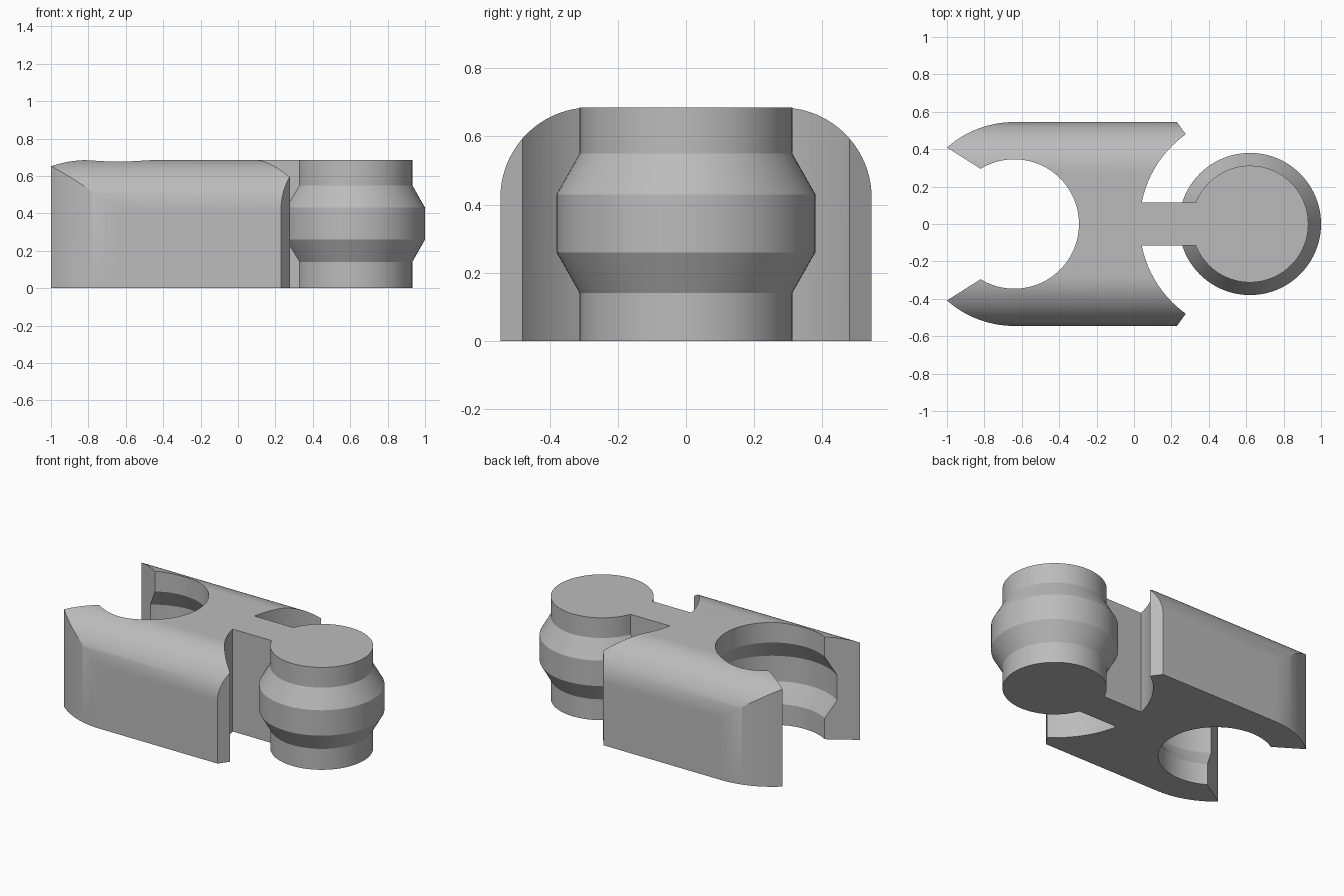
import bpy, bmesh
from math import sin, cos, pi, radians
from mathutils import Matrix

if "Cube" in bpy.data.objects:
    bpy.data.objects.remove(bpy.data.objects["Cube"])

HEIGHT, HALF_W = 0.685, 0.545
SOCKET_X, BALL_X = -0.64, 0.62
SEGMENTS = 96

grey = bpy.data.materials.new("plain grey")
grey.use_nodes = True
grey.diffuse_color = (0.5, 0.5, 0.5, 1)
grey.node_tree.nodes["Principled BSDF"].inputs["Base Color"].default_value = (0.5, 0.5, 0.5, 1)


def make_object(name, bm):
    bmesh.ops.recalc_face_normals(bm, faces=bm.faces)
    mesh = bpy.data.meshes.new(name)
    bm.to_mesh(mesh)
    bm.free()
    mesh.materials.append(grey)
    obj = bpy.data.objects.new(name, mesh)
    bpy.context.collection.objects.link(obj)
    return obj


def loft(name, rings):
    """Closed solid through rings of equal point count, capped at both ends."""
    bm = bmesh.new()
    loops = [[bm.verts.new(p) for p in ring] for ring in rings]
    for a, b in zip(loops, loops[1:]):
        for i in range(len(a)):
            j = (i + 1) % len(a)
            bm.faces.new((a[i], a[j], b[j], b[i]))
    bm.faces.new(loops[0])
    bm.faces.new(loops[-1])
    return make_object(name, bm)


def prism(name, outline, z0, z1):
    return loft(name, [[(x, y, z) for x, y in outline] for z in (z0, z1)])


def arc(cx, cy, r, start, end, steps):
    angles = [radians(start + (end - start) * i / steps) for i in range(steps + 1)]
    return [(cx + r * cos(a), cy + r * sin(a)) for a in angles]


def lathe(name, cx, profile):
    return loft(name, [[(x, y, z) for x, y in arc(cx, 0, r, 0, 360, SEGMENTS)[:-1]]
                       for r, z in profile])


def combine(target, tool, operation):
    mod = target.modifiers.new(operation.title(), 'BOOLEAN')
    mod.object, mod.operation, mod.solver = tool, operation, 'EXACT'
    bpy.context.view_layer.objects.active = target
    bpy.ops.object.modifier_apply(modifier=mod.name)
    bpy.data.objects.remove(tool)


def bulge(gap, z0, z1):
    """Barrel profile shared by the ball and its matching socket."""
    r, big = 0.312 + gap, 0.38 + gap
    return [(r, z0), (r, 0.14), (big, 0.26), (big, 0.43), (r, 0.55), (r, z1)]


# Body plan: rounded at the socket end, tapered toward the ball
plan = arc(SOCKET_X, 0, HALF_W, 90, 270, SEGMENTS // 2)
plan += [(0.23, -HALF_W), (BALL_X, 0), (0.23, HALF_W)]
body = prism("link_body", plan, 0, 0.8)

# Rounded upper shoulders, extruded along the length
R = 0.265
shoulder = arc(HALF_W - R, HEIGHT - R, R, 0, 90, 24)
side = [(0.6, -0.1), (0.6, HEIGHT - R)] + shoulder
section = side + [(-y, z) for y, z in reversed(side)]
envelope = loft("envelope", [[(x, y, z) for y, z in section] for x in (-1.4, 0.9)])
combine(body, envelope, 'INTERSECT')

# Socket, flared mouth and swing clearance
combine(body, lathe("socket_cutter", SOCKET_X, bulge(0.034, -0.1, 0.8)), 'DIFFERENCE')
mouth = [(-0.354, 0), (-1.354, 0.633), (-1.354, -0.633)]
combine(body, prism("mouth_cutter", mouth, -0.1, 0.8), 'DIFFERENCE')
combine(body, lathe("clearance_cutter", BALL_X, [(0.59, -0.1), (0.59, 0.8)]), 'DIFFERENCE')

# Neck and ball
neck = [(-0.1, -0.115), (0.5, -0.115), (0.5, 0.115), (-0.1, 0.115)]
combine(body, prism("neck", neck, 0, HEIGHT), 'UNION')
combine(body, lathe("ball", BALL_X, bulge(0, 0, HEIGHT)), 'UNION')

# Smooth the curves, keep the creases
for obj in bpy.context.selected_objects:
    obj.select_set(False)
body.select_set(True)
bpy.context.view_layer.objects.active = body
bpy.ops.object.shade_smooth_by_angle(angle=radians(25))
